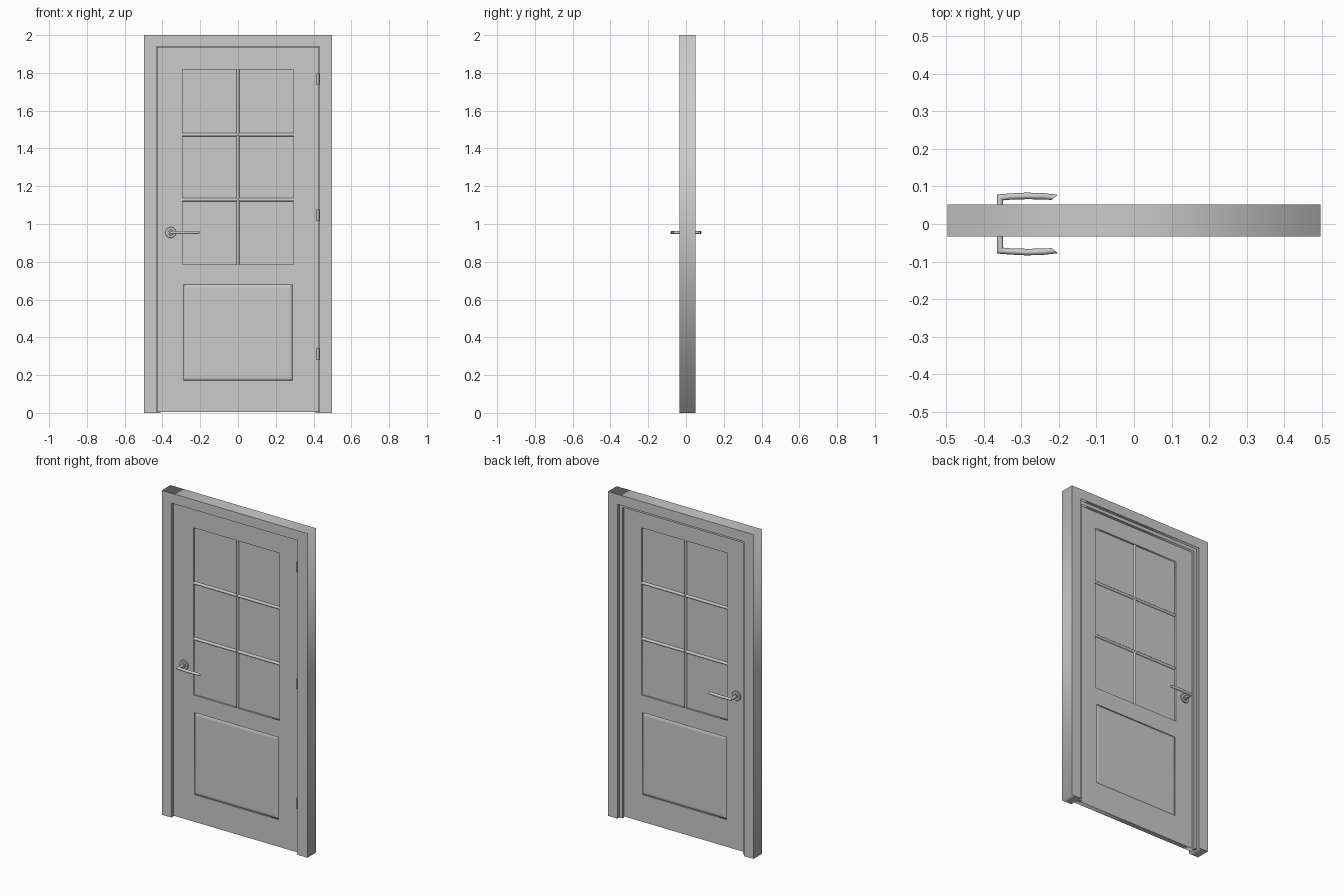
import bpy, bmesh, math
from mathutils import Vector

if "Cube" in bpy.data.objects:
    bpy.data.objects.remove(bpy.data.objects["Cube"])

scene = bpy.context.scene


def finish(name, bm, smooth):
    bmesh.ops.recalc_face_normals(bm, faces=bm.faces[:])
    me = bpy.data.meshes.new(name)
    bm.to_mesh(me)
    bm.free()
    ob = bpy.data.objects.new(name, me)
    scene.collection.objects.link(ob)
    if smooth:
        bpy.ops.object.select_all(action='DESELECT')
        bpy.context.view_layer.objects.active = ob
        ob.select_set(True)
        bpy.ops.object.shade_smooth_by_angle(angle=math.radians(35))
    return ob


def loft(name, rings, smooth=False):
    """Skin a list of equal-length point rings and cap both ends."""
    bm = bmesh.new()
    vs = [[bm.verts.new(p) for p in ring] for ring in rings]
    n = len(vs[0])
    for a, b in zip(vs, vs[1:]):
        for i in range(n):
            j = (i + 1) % n
            bm.faces.new((a[i], a[j], b[j], b[i]))
    bm.faces.new(vs[0])
    bm.faces.new(vs[-1])
    return finish(name, bm, smooth)


def rect(x0, x1, z0, z1):
    return [(x0, z0), (x1, z0), (x1, z1), (x0, z1)]


def at_y(loop, y):
    return [(x, y, z) for x, z in loop]


def ellipse(center, u, v, n=16):
    c, u, v = Vector(center), Vector(u), Vector(v)
    return [c + u * math.cos(t) + v * math.sin(t)
            for t in (2 * math.pi * i / n for i in range(n))]


def plate(name, loops, y0, y1):
    """Flat x-z outline with holes, thickened from y0 to y1."""
    cu = bpy.data.curves.new(name, 'CURVE')
    cu.dimensions, cu.fill_mode, cu.extrude = '2D', 'BOTH', (y1 - y0) / 2
    for loop in loops:
        s = cu.splines.new('POLY')
        s.points.add(len(loop) - 1)
        for p, (x, z) in zip(s.points, loop):
            p.co = (x, z, 0, 1)
        s.use_cyclic_u = True
    tmp = bpy.data.objects.new(name + "_outline", cu)
    scene.collection.objects.link(tmp)
    dg = bpy.context.evaluated_depsgraph_get()
    me = bpy.data.meshes.new_from_object(tmp.evaluated_get(dg))
    bm = bmesh.new()
    bm.from_mesh(me)
    bpy.data.objects.remove(tmp)
    bpy.data.curves.remove(cu)
    bpy.data.meshes.remove(me)
    for v in bm.verts:
        x, z, d = v.co
        v.co = (x, (y0 + y1) / 2 + d, z)
    bmesh.ops.remove_doubles(bm, verts=bm.verts[:], dist=1e-5)
    return finish(name, bm, False)


def arch(w, h, iw, ih):
    return [(-w, 0), (-iw, 0), (-iw, ih), (iw, ih), (iw, 0), (w, 0), (w, h), (-w, h)]


T = 0.015                      # half thickness of the leaf
WIN = (-0.294, 0.294, 0.785, 1.817)
PAN = (-0.288, 0.288, 0.172, 0.680)

# door frame and the stop behind the leaf
plate("door_frame", [arch(0.4965, 2.0, 0.431, 1.939)], -0.0335, 0.0515)
plate("door_stop", [arch(0.433, 1.941, 0.411, 1.919)], T + 0.001, 0.033)

# leaf with window and panel openings
plate("door_leaf", [rect(-0.428, 0.428, 0.005, 1.936), rect(*WIN), rect(*PAN)], -T, T)

# raised lower panel, same profile on both faces
steps = [(-T, 0.017), (-0.013, 0.007), (-0.008, 0.0)]
steps += [(-y, d) for y, d in reversed(steps)]
x0, x1, z0, z1 = PAN
loft("lower_panel", [at_y(rect(x0 + d, x1 - d, z0 + d, z1 - d), y) for y, d in steps])

# glass and rounded glazing bars
x0, x1, z0, z1 = WIN
g = rect(x0 - 0.002, x1 + 0.002, z0 - 0.002, z1 + 0.002)
loft("window_glass", [at_y(g, -0.004), at_y(g, 0.004)])
loft("glazing_bar_vertical",
     [ellipse((0, 0, z), (0.009, 0, 0), (0, 0.0135, 0)) for z in (z0, z1)], True)
for i in (1, 2):
    z = z0 + (z1 - z0) * i / 3
    loft(f"glazing_bar_horizontal_{i}",
         [ellipse((x, 0, z), (0, 0.0125, 0), (0, 0, 0.010)) for x in (x0, x1)], True)

# lever handles on both faces: (outer x, outer y, inner x, inner y, half height)
LEVER = [(-0.365, 0.012, -0.348, 0.012, 0.0085),
         (-0.365, 0.0785, -0.348, 0.063, 0.009),
         (-0.325, 0.0815, -0.325, 0.065, 0.009),
         (-0.285, 0.0835, -0.285, 0.066, 0.009),
         (-0.240, 0.082, -0.240, 0.0655, 0.009),
         (-0.2025, 0.0775, -0.219, 0.064, 0.007)]
HX, HZ = -0.3565, 0.955
for side, s in (("front", -1), ("back", 1)):
    rings = []
    for ox, oy, ix, iy, h in LEVER:
        rings.append(ellipse(((ox + ix) / 2, s * (oy + iy) / 2, HZ),
                             ((ox - ix) / 2, s * (oy - iy) / 2, 0), (0, 0, h)))
    loft(f"handle_lever_{side}", rings, True)
    rose = [(0.013, 0.029), (0.021, 0.029), (0.023, 0.027),
            (0.023, 0.015), (0.029, 0.014)]
    loft(f"handle_rose_{side}",
         [ellipse((HX, s * y, HZ), (r, 0, 0), (0, 0, r), 32) for y, r in rose], True)

# hinge knuckles
for name, z in (("lower", 0.31), ("middle", 1.047), ("upper", 1.768)):
    loft(f"hinge_{name}",
         [ellipse((0.4225, -0.018, z + d), (0.008, 0, 0), (0, 0.008, 0))
          for d in (-0.03, 0.03)], True)
